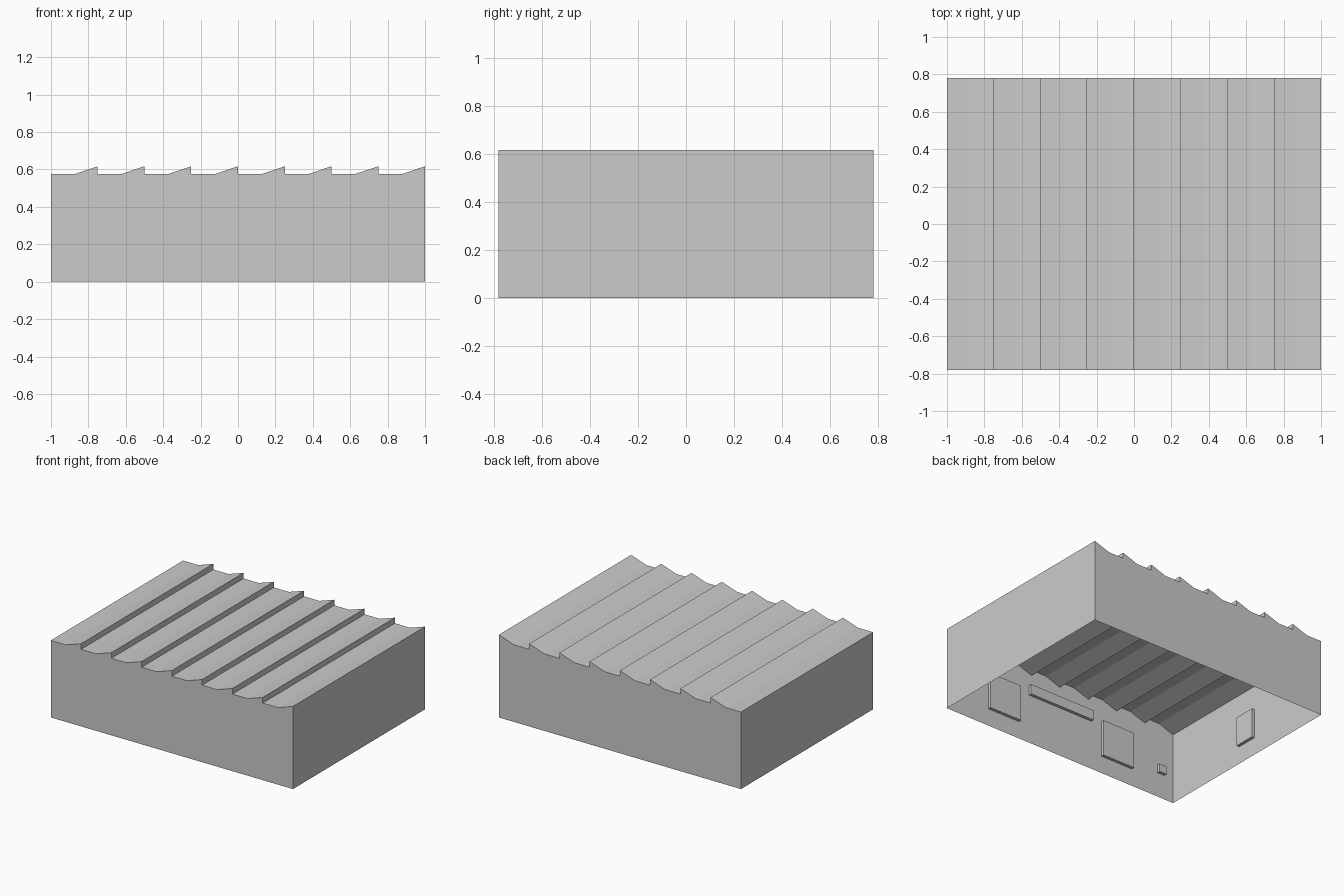
import bpy, bmesh

if "Cube" in bpy.data.objects:
    bpy.data.objects.remove(bpy.data.objects["Cube"])

X, Y = 1.0, 0.78            # half width, half depth
DECK, PEAK, VALLEY = 0.575, 0.617, 0.533
TEETH = 8
STEP = 2 * X / TEETH


def make_object(name, bm):
    bm.normal_update()
    mesh = bpy.data.meshes.new(name)
    bm.to_mesh(mesh)
    bm.free()
    ob = bpy.data.objects.new(name, mesh)
    bpy.context.collection.objects.link(ob)
    return ob


def face(bm, pts):
    return bm.faces.new([bm.verts.new(p) for p in pts])


def panel(name, x0, x1, y0, y1, z0, z1):
    """Closed box used for the raised door and window panels."""
    bm = bmesh.new()
    bmesh.ops.create_cube(bm, size=1)
    for v in bm.verts:
        v.co.x = x1 if v.co.x > 0 else x0
        v.co.y = y1 if v.co.y > 0 else y0
        v.co.z = z1 if v.co.z > 0 else z0
    return make_object(name, bm)


# Walls: open at the bottom, front and back follow the tooth outline
outline = [(-X, 0)]
for i in range(TEETH):
    x = -X + i * STEP
    outline += [(x, DECK), (x + STEP / 2, DECK), (x + STEP, PEAK)]
outline.append((X, 0))
bm = bmesh.new()
face(bm, [(x, -Y, z) for x, z in reversed(outline)])
face(bm, [(x, Y, z) for x, z in outline])
face(bm, [(-X, Y, 0), (-X, -Y, 0), (-X, -Y, DECK), (-X, Y, DECK)])
face(bm, [(X, -Y, 0), (X, Y, 0), (X, Y, PEAK), (X, -Y, PEAK)])
bmesh.ops.remove_doubles(bm, verts=bm.verts, dist=1e-5)
make_object("walls", bm)

# Flat deck that fills the valleys
bm = bmesh.new()
face(bm, [(-X, -Y, DECK), (X, -Y, DECK), (X, Y, DECK), (-X, Y, DECK)])
make_object("roof_deck", bm)

# Sawtooth sheet: slopes cross the deck, risers face right
profile = []
for i in range(TEETH):
    x = -X + i * STEP
    profile += [(x, VALLEY), (x + STEP, PEAK)]
bm = bmesh.new()
for (xa, za), (xb, zb) in zip(profile, profile[1:]):
    face(bm, [(xa, -Y, za), (xb, -Y, zb), (xb, Y, zb), (xa, Y, za)])
bmesh.ops.remove_doubles(bm, verts=bm.verts, dist=1e-5)
make_object("sawtooth_roof", bm)

# Panels raised on the inside of the front wall
IN, OUT = 0.002, 0.025
for side, (a, b) in {"right": (0.365, 0.635), "left": (-0.635, -0.365)}.items():
    panel(side + "_gate", a, b, -Y + IN, -Y + OUT, 0.13, 0.40)
panel("strip_window", -0.275, 0.275, -Y + IN, -Y + OUT, 0.37, 0.445)
panel("small_window", -0.92, -0.86, -Y + IN, -Y + OUT, 0.185, 0.245)

# Panel raised on the inside of the left wall
panel("side_door", -X + IN, -X + OUT, -0.08, 0.08, 0.13, 0.35)
